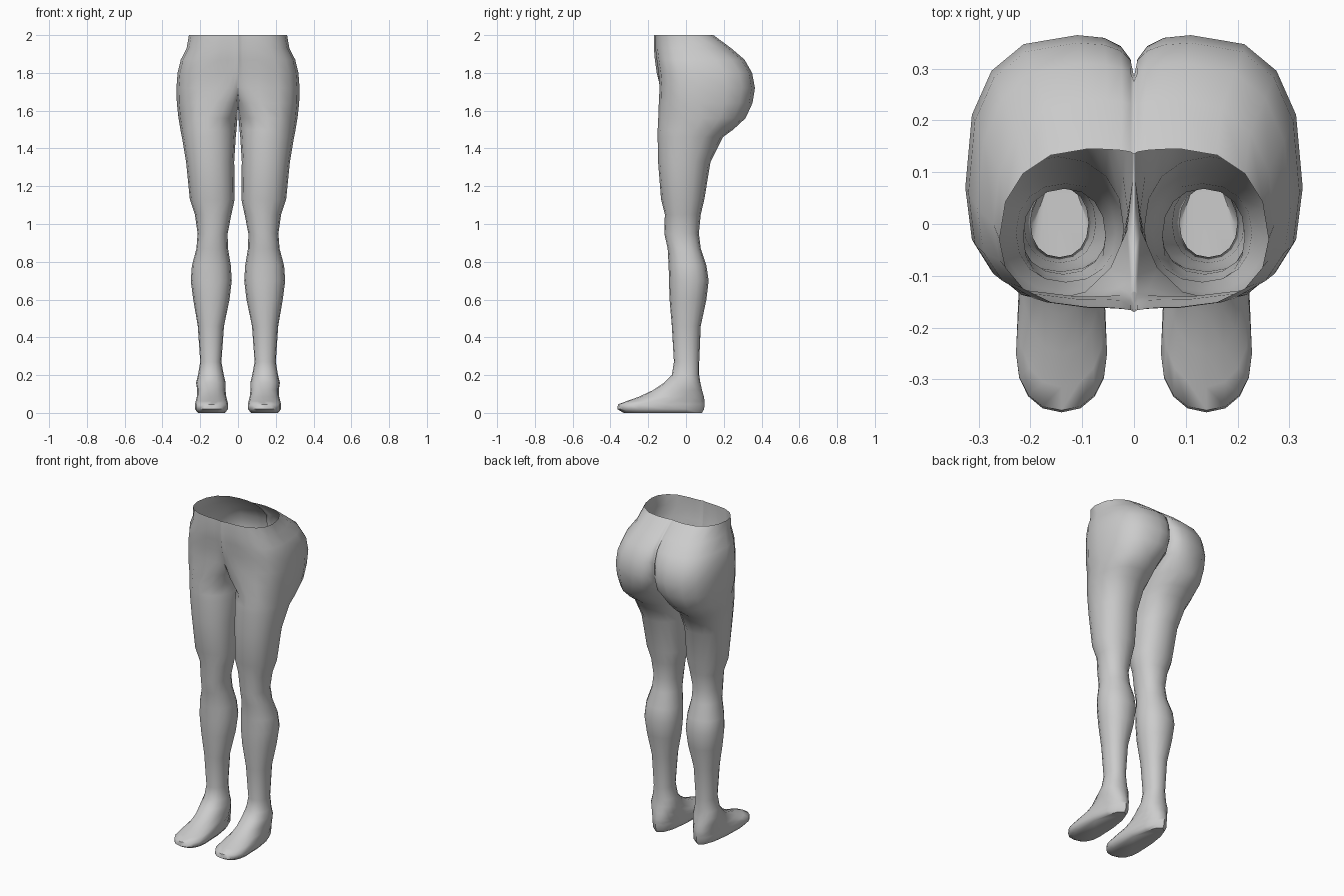
import bpy, bmesh, math

N = 4  # segments per quarter of a section


def section(z, xi, cx, xo, yf, yb, cy, fin, bin_, e):
    """Half-body section, from inner front point round the outside to inner back point."""
    pts = []
    for i in range(4 * N + 1):
        a = math.pi * 2 * i / (4 * N)
        c = abs(math.cos(a)) ** (2 / e)
        s = abs(math.sin(a)) ** (2 / e)
        q = i / N
        x = cx + (xo - cx) * c if 1 <= q <= 3 else cx - (cx - xi) * c
        if q < 1:
            y = fin + (yf - fin) * s
        elif q < 2:
            y = cy + (yf - cy) * s
        elif q < 3:
            y = cy + (yb - cy) * s
        else:
            y = bin_ + (yb - bin_) * s
        pts.append((x, y, z))
    return pts


# pelvis: z, cx, xo, front, back, widest y, y at front centre, y at back centre, squareness
pelvis = [
    (2.00, .09, .26, -.160, .145, -.03, -.170, .135, 2.2),
    (1.93, .09, .272, -.162, .240, .00, -.170, .225, 2.3),
    (1.87, .10, .303, -.155, .310, .03, -.165, .275, 2.5),
    (1.80, .11, .320, -.145, .350, .06, -.155, .285, 2.6),
    (1.72, .11, .326, -.140, .365, .07, -.130, .275, 2.6),
    (1.64, .12, .324, -.144, .352, .07, -.060, .230, 2.5),
]
# leg: z, inner x, outer x, front, back
leg = [
    (1.56, .003, .315, -.147, .315), (1.50, .008, .305, -.150, .250),
    (1.46, .012, .297, -.150, .195), (1.33, .020, .275, -.148, .130),
    (1.13, .018, .255, -.132, .097), (1.05, .035, .228, -.112, .078),
    (0.95, .055, .214, -.115, .068), (0.87, .053, .220, -.097, .078),
    (0.78, .038, .244, -.092, .108), (0.70, .033, .250, -.090, .120),
    (0.60, .045, .237, -.087, .108), (0.46, .074, .213, -.075, .078),
    (0.27, .088, .200, -.064, .070),
]
# foot: z, inner x, outer x, toe y, heel y, widest y
foot = [
    (.200, .075, .212, -.075, .070, .00), (.160, .065, .222, -.115, .076, .00),
    (.120, .066, .216, -.175, .085, -.02), (.085, .062, .218, -.250, .095, -.08),
    (.062, .056, .224, -.315, .098, -.18), (.045, .052, .228, -.360, .098, -.25),
    (.020, .052, .228, -.364, .096, -.25), (.000, .070, .212, -.330, .085, -.22),
]

rings = [section(z, 0, cx, xo, f, b, cy, fi, bi, e)
         for z, cx, xo, f, b, cy, fi, bi, e in pelvis]
for z, xi, xo, f, b in leg:
    m = (f + b) / 2
    rings.append(section(z, xi, (xi + xo) / 2, xo, f, b, m, m, m, 2.2))
for z, xi, xo, f, b, m in foot:
    rings.append(section(z, xi, (xi + xo) / 2, xo, f, b, m, m, m, 2.2))

# skin the sections, leaving the waist open
bm = bmesh.new()
vr = [[bm.verts.new(p) for p in r] for r in rings]
for r0, r1 in zip(vr, vr[1:]):
    for i in range(4 * N):
        bm.faces.new((r0[i], r1[i], r1[i + 1], r0[i + 1]))
# crotch gusset and sole
k = len(pelvis)
bm.faces.new((vr[k - 1][0], vr[k - 1][-1], vr[k][0]))
bm.faces.new(vr[-1][:-1])
bmesh.ops.remove_doubles(bm, verts=bm.verts, dist=0.0005)
bmesh.ops.recalc_face_normals(bm, faces=bm.faces)

mesh = bpy.data.meshes.new("hips_and_legs")
bm.to_mesh(mesh)
bm.free()
obj = bpy.data.objects.new("hips_and_legs", mesh)
bpy.context.collection.objects.link(obj)

# second leg
mir = obj.modifiers.new("mirror", 'MIRROR')
mir.use_axis[0] = True
mir.merge_threshold = 0.001
bpy.context.view_layer.objects.active = obj
obj.select_set(True)
bpy.ops.object.shade_smooth_by_angle(angle=math.radians(60))
